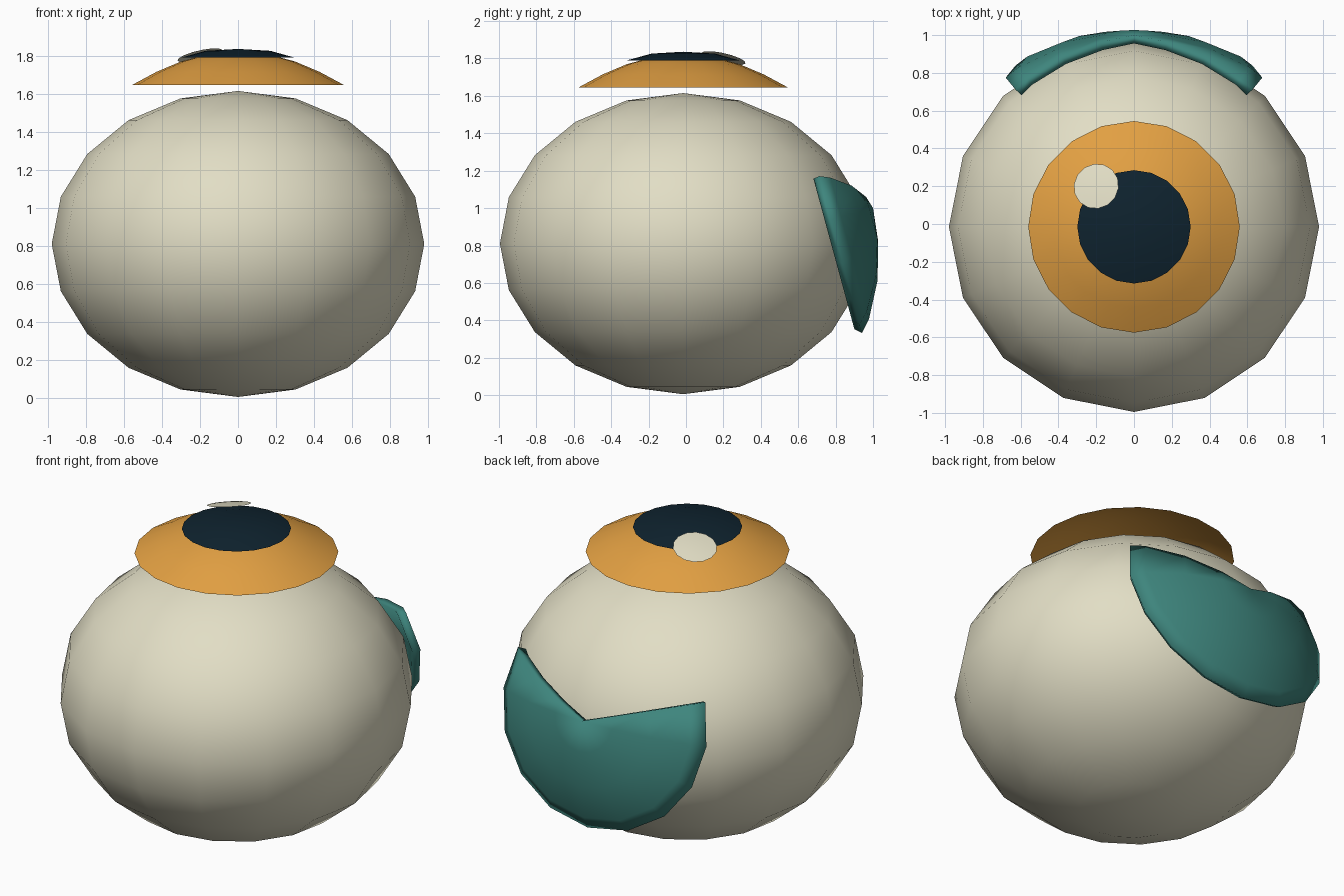
import bpy, bmesh
from math import radians, sin, cos, atan2
from mathutils import Matrix, Vector

cube = bpy.data.objects.get("Cube")
if cube:
    bpy.data.objects.remove(cube)


def material(name, rgb):
    m = bpy.data.materials.new(name)
    m.use_nodes = True
    m.diffuse_color = (*rgb, 1)
    m.node_tree.nodes["Principled BSDF"].inputs["Base Color"].default_value = (*rgb, 1)
    return m


cream = material("cream", (0.76, 0.73, 0.56))
amber = material("amber", (0.76, 0.35, 0.055))
navy = material("navy", (0.0045, 0.0165, 0.028))
teal = material("teal", (0.048, 0.235, 0.205))


def finish(obj, name, mat, angle=40):
    obj.name = name
    obj.data.materials.append(mat)
    bpy.ops.object.select_all(action="DESELECT")
    obj.select_set(True)
    bpy.context.view_layer.objects.active = obj
    bpy.ops.object.shade_smooth_by_angle(angle=radians(angle))
    return obj


def dome(name, mat, profile, sides, matrix, start=0, count=None):
    """Sweep (radius, height) points, from the pole outward, around local z."""
    bm = bmesh.new()
    closed = count is None
    steps = sides if closed else count + 1
    pole = bm.verts.new((0, 0, profile[0][1]))
    rays = []
    for i in range(steps):
        a = radians(start) + radians(360) * i / sides
        rays.append([pole] + [bm.verts.new((r * cos(a), r * sin(a), z))
                              for r, z in profile[1:]])
    for i in range(steps if closed else steps - 1):
        a, b = rays[i], rays[(i + 1) % steps]
        bm.faces.new((pole, a[1], b[1]))
        for j in range(1, len(profile) - 1):
            bm.faces.new((a[j], a[j + 1], b[j + 1], b[j]))
    mesh = bpy.data.meshes.new(name)
    bm.to_mesh(mesh)
    bm.free()
    obj = bpy.data.objects.new(name, mesh)
    bpy.context.collection.objects.link(obj)
    obj.matrix_world = matrix
    return finish(obj, name, mat)


CY = -0.015

# Eyeball: squashed low-poly sphere
bpy.ops.mesh.primitive_uv_sphere_add(segments=16, ring_count=10, radius=1,
                                     location=(0, CY, 0.81))
ball = bpy.context.object
ball.scale = (0.98, 0.98, 0.805)
finish(ball, "eyeball", cream, 60)

# Iris and pupil: shallow caps floating above the ball
centre = Matrix.Translation((0, CY, 0))
dome("iris", amber, [(0, 1.82), (0.15, 1.81), (0.3, 1.77), (0.43, 1.715), (0.56, 1.645)],
     20, centre)
dome("pupil", navy, [(0, 1.836), (0.17, 1.826), (0.3, 1.79)], 20, centre)

# Highlight: small disc lying on the slope of the iris
normal = Vector((-0.21, 0.21, 0.92))
tilt = normal.to_track_quat("Z", "Y").to_matrix().to_4x4()
dome("highlight", cream, [(0, 0.007), (0.07, 0.005), (0.122, 0)], 14,
     Matrix.Translation((-0.2, 0.2, 1.802)) @ tilt)

# Eyelid: tilted cap on the back with a wedge missing below its pole
axis_tilt = atan2(0.965, 0.263)
lid_matrix = (Matrix.Translation((0, 1, 1)) @ Matrix.Rotation(-axis_tilt, 4, "X")
              @ Matrix.Diagonal((1.08, 1, 1, 1)))
lid = dome("eyelid", teal,
           [(0, 0), (0.176, -0.02), (0.379, -0.078), (0.567, -0.177), (0.629, -0.233)],
           16, lid_matrix, start=-22.5, count=10)
shell = lid.modifiers.new("thickness", "SOLIDIFY")
shell.thickness = 0.045
shell.offset = -1
bpy.ops.object.modifier_move_to_index(modifier="thickness", index=0)
